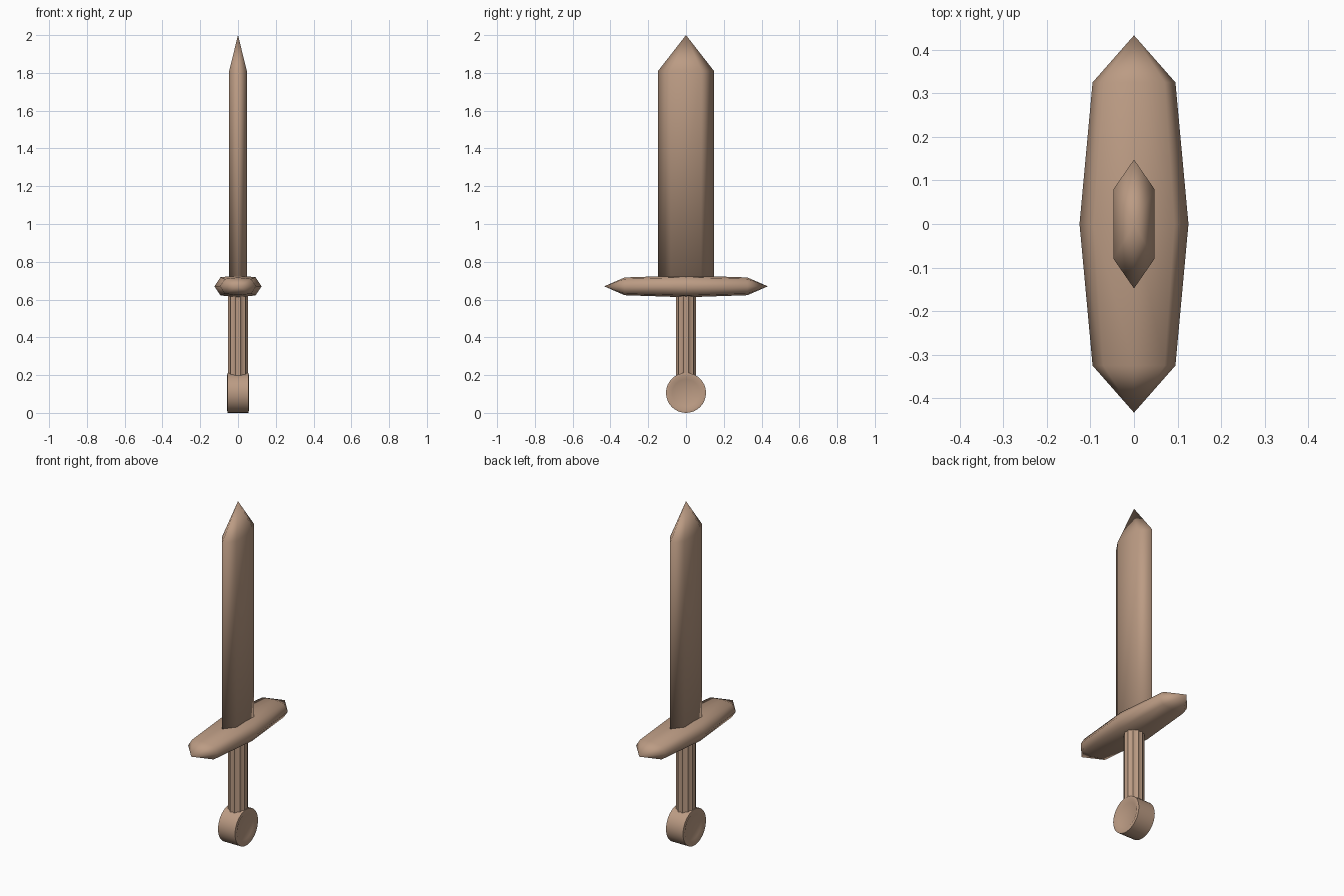
import bpy, bmesh
from math import sin, cos, pi, radians

cube = bpy.data.objects.get("Cube")
if cube:
    bpy.data.objects.remove(cube)

clay = bpy.data.materials.new("clay brown")
clay.use_nodes = True
colour = (0.50, 0.33, 0.23, 1)
clay.diffuse_color = colour
bsdf = next(n for n in clay.node_tree.nodes if n.type == 'BSDF_PRINCIPLED')
bsdf.inputs["Base Color"].default_value = colour
bsdf.inputs["Roughness"].default_value = 0.8


def loft(name, rings, angle=180):
    """Skin equal-length rings; a one-point ring closes to a tip, others get a cap."""
    bm = bmesh.new()
    loops = [[bm.verts.new(p) for p in ring] for ring in rings]
    for a, b in zip(loops, loops[1:]):
        n = max(len(a), len(b))
        for i in range(n):
            j = (i + 1) % n
            if len(a) == 1:
                bm.faces.new((a[0], b[j], b[i]))
            elif len(b) == 1:
                bm.faces.new((a[i], a[j], b[0]))
            else:
                bm.faces.new((a[i], a[j], b[j], b[i]))
    for end in (loops[0], loops[-1]):
        if len(end) > 1:
            bm.faces.new(end)
    bmesh.ops.recalc_face_normals(bm, faces=bm.faces)
    mesh = bpy.data.meshes.new(name)
    bm.to_mesh(mesh)
    bm.free()
    obj = bpy.data.objects.new(name, mesh)
    bpy.context.collection.objects.link(obj)
    mesh.materials.append(clay)
    bpy.ops.object.select_all(action='DESELECT')
    obj.select_set(True)
    bpy.context.view_layer.objects.active = obj
    bpy.ops.object.shade_smooth_by_angle(angle=radians(angle))
    return obj


# Blade: flattened hexagon running up to a point
hexagon = [(0, -0.148), (0.047, -0.08), (0.047, 0.08),
           (0, 0.148), (-0.047, 0.08), (-0.047, -0.08)]
loft("blade", [[(x, y, z) for x, y in hexagon] for z in (0.69, 1.81)] + [[(0, 0, 2)]])

# Guard: eight-sided bar, thickest in the middle, pointed at both ends
section = [(1, 0), (0.74, 0.83), (0, 1), (-0.74, 0.83),
           (-1, 0), (-0.74, -0.83), (0, -1), (0.74, -0.83)]


def guard_ring(y, width, height):
    return [(x * width, y, 0.67 + z * height) for x, z in section]


loft("guard", [[(0, -0.433, 0.67)], guard_ring(-0.325, 0.095, 0.047),
               guard_ring(0, 0.125, 0.058), guard_ring(0.325, 0.095, 0.047),
               [(0, 0.433, 0.67)]])

# Grip: shallow vertical flutes
FLUTES = 12


def grip_ring(z):
    return [((0.055 if i % 2 else 0.049) * cos(pi * i / FLUTES),
             (0.055 if i % 2 else 0.049) * sin(pi * i / FLUTES), z)
            for i in range(2 * FLUTES)]


loft("grip", [grip_ring(0.19), grip_ring(0.63)], angle=60)

# Pommel: sideways disc with a shallow dish in each face
SIDES = 32


def pommel_ring(x, r):
    return [(x, r * cos(2 * pi * i / SIDES), 0.106 + r * sin(2 * pi * i / SIDES))
            for i in range(SIDES)]


profile = [(0.048, 0.072), (0.058, 0.092), (0.055, 0.106)]
loft("pommel", [pommel_ring(-x, r) for x, r in profile]
     + [pommel_ring(x, r) for x, r in reversed(profile)], angle=60)
